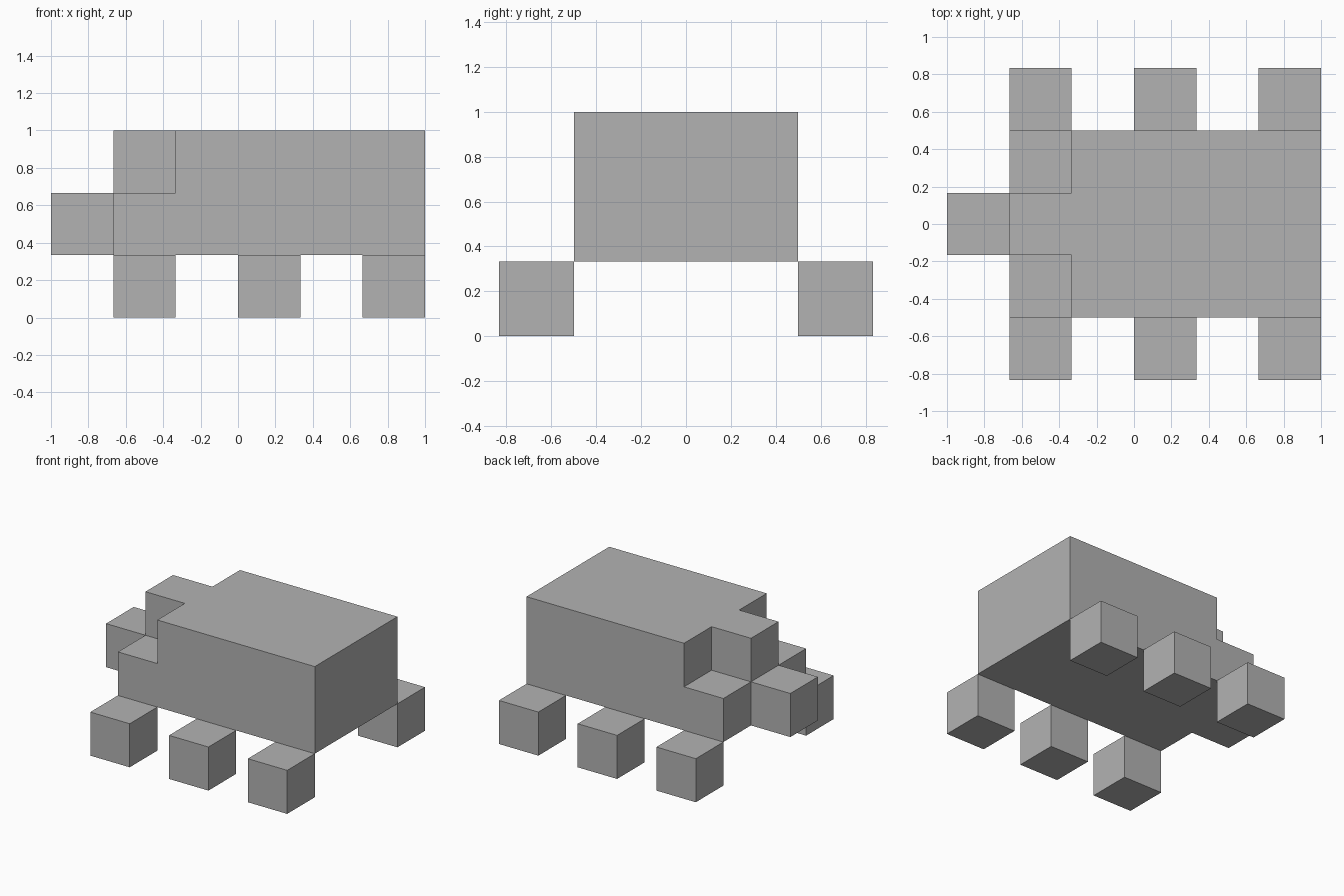
import bpy
import bmesh
from mathutils import Vector

default = bpy.data.objects.get("Cube")
if default:
    bpy.data.objects.remove(default, do_unlink=True)

U = 1 / 3  # edge length of one block

grey = bpy.data.materials.new("plain grey")
grey.use_nodes = True
colour = (0.45, 0.45, 0.45, 1)
grey.diffuse_color = colour
grey.node_tree.nodes["Principled BSDF"].inputs["Base Color"].default_value = colour


def block(name, low, high):
    """Box between two corners, measured in block units."""
    low, high = Vector(low) * U, Vector(high) * U
    bm = bmesh.new()
    bmesh.ops.create_cube(bm, size=1)
    bmesh.ops.scale(bm, vec=high - low, verts=bm.verts)
    bmesh.ops.translate(bm, vec=(low + high) / 2, verts=bm.verts)
    mesh = bpy.data.meshes.new(name)
    bm.to_mesh(mesh)
    bm.free()
    mesh.materials.append(grey)
    obj = bpy.data.objects.new(name, mesh)
    bpy.context.collection.objects.link(obj)
    return obj


# Body, with a notch cut from each upper corner at the head end
body = block("body", (-2, -1.5, 1), (3, 1.5, 3))
cutters = [
    block("right_notch_cutter", (-3, 0.5, 2), (-1, 2.5, 4)),
    block("left_notch_cutter", (-3, -2.5, 2), (-1, -0.5, 4)),
]
for cutter in cutters:
    notch = body.modifiers.new("notch", "BOOLEAN")
    notch.operation = "DIFFERENCE"
    notch.solver = "EXACT"
    notch.object = cutter

# Bake the notches into the body and drop the cutters
graph = bpy.context.evaluated_depsgraph_get()
carved = bpy.data.meshes.new_from_object(body.evaluated_get(graph))
body.modifiers.clear()
body.data = carved
for cutter in cutters:
    bpy.data.objects.remove(cutter, do_unlink=True)

# Head
block("head", (-3, -0.5, 1), (-2, 0.5, 2))

# Three pairs of feet, touching the lower edges of the body
for label, x in (("head_end", -2), ("middle", 0), ("tail_end", 2)):
    block(label + "_near_foot", (x, -2.5, 0), (x + 1, -1.5, 1))
    block(label + "_far_foot", (x, 1.5, 0), (x + 1, 2.5, 1))
